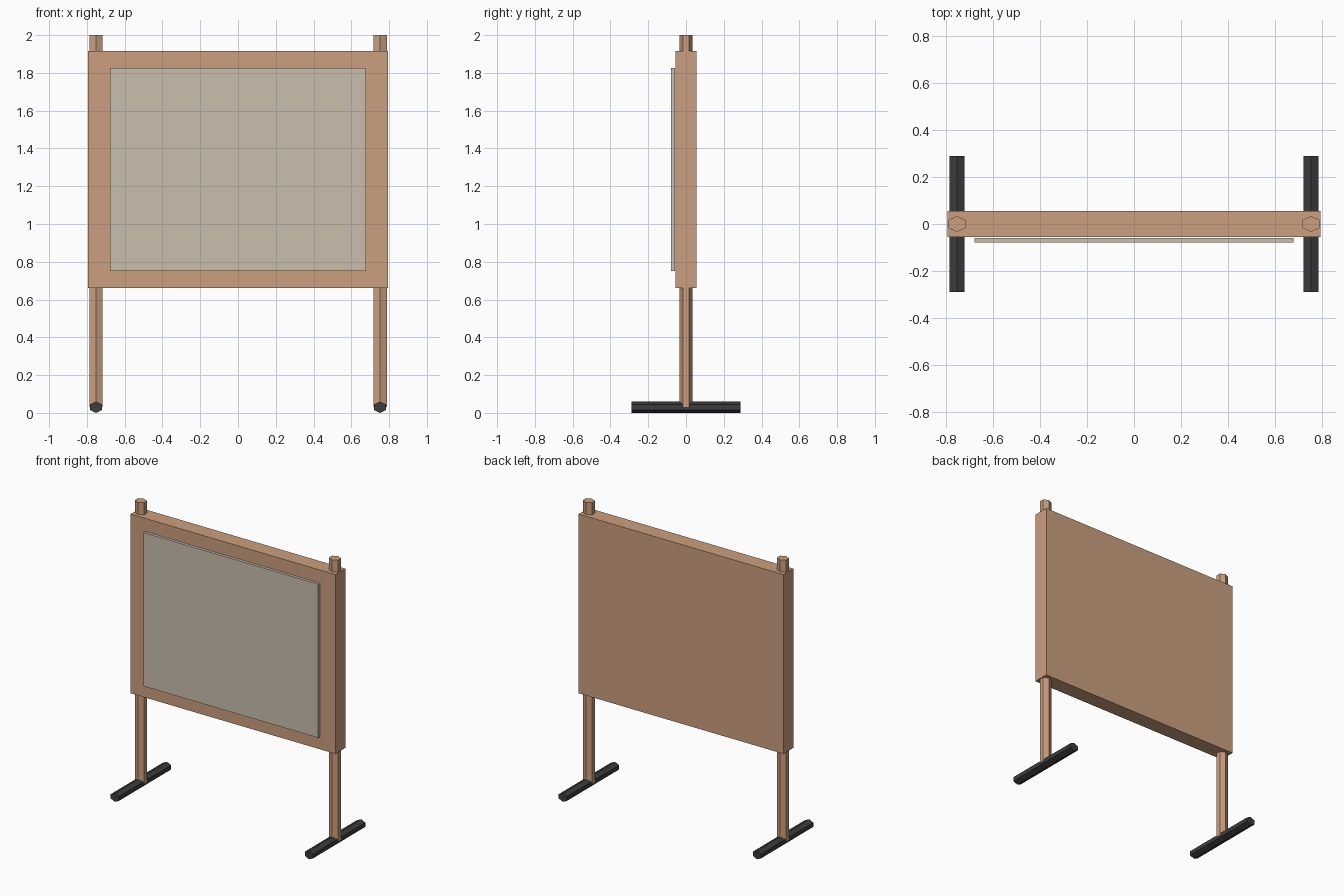
import bpy
import bmesh
import math
from mathutils import Matrix

if "Cube" in bpy.data.objects:
    bpy.data.objects.remove(bpy.data.objects["Cube"])


def material(name, rgb):
    m = bpy.data.materials.new(name)
    m.diffuse_color = (*rgb, 1.0)
    m.use_nodes = True
    m.node_tree.nodes["Principled BSDF"].inputs["Base Color"].default_value = m.diffuse_color
    return m


wood = material("warm_wood", (0.60, 0.35, 0.21))
paper = material("pale_board", (0.59, 0.52, 0.42))
dark = material("dark_metal", (0.045, 0.045, 0.046))


def finish(name, bm, mat):
    bmesh.ops.recalc_face_normals(bm, faces=bm.faces)
    mesh = bpy.data.meshes.new(name)
    bm.to_mesh(mesh)
    bm.free()
    mesh.materials.append(mat)
    obj = bpy.data.objects.new(name, mesh)
    bpy.context.collection.objects.link(obj)
    return obj


def box(name, lo, hi, mat):
    size = [b - a for a, b in zip(lo, hi)]
    mid = [(a + b) / 2 for a, b in zip(lo, hi)]
    bm = bmesh.new()
    bmesh.ops.create_cube(bm, size=1, matrix=Matrix.Translation(mid) @ Matrix.Diagonal((*size, 1)))
    return finish(name, bm, mat)


def hex_bar(name, half_w, half_d, length, matrix, mat):
    """Six-sided bar along local z, with corners pointing along local y."""
    bm = bmesh.new()
    bmesh.ops.create_cone(bm, cap_ends=True, segments=6, radius1=1, radius2=1, depth=length)
    # Turn a corner to +y whatever the starting angle, then fit to the given half sizes
    v = bm.verts[:][0].co
    turn = math.pi / 2 - math.atan2(v.y, v.x)
    fit = Matrix.Diagonal((half_w / math.cos(math.pi / 6), half_d, 1, 1))
    bm.transform(matrix @ fit @ Matrix.Rotation(turn, 4, 'Z'))
    return finish(name, bm, mat)


# Main board and the pale panel on its front
box("board", (-0.793, -0.055, 0.66), (0.793, 0.055, 1.915), wood)
box("front_panel", (-0.677, -0.079, 0.75), (0.677, -0.059, 1.826), paper)

# Posts and feet on both sides
for side, x in (("left", -0.752), ("right", 0.752)):
    hex_bar(side + "_post", 0.0355, 0.034, 1.97, Matrix.Translation((x, 0, 1.015)), wood)
    hex_bar(side + "_foot", 0.032, 0.03, 0.577,
            Matrix.Translation((x, 0, 0.03)) @ Matrix.Rotation(math.pi / 2, 4, 'X'), dark)
